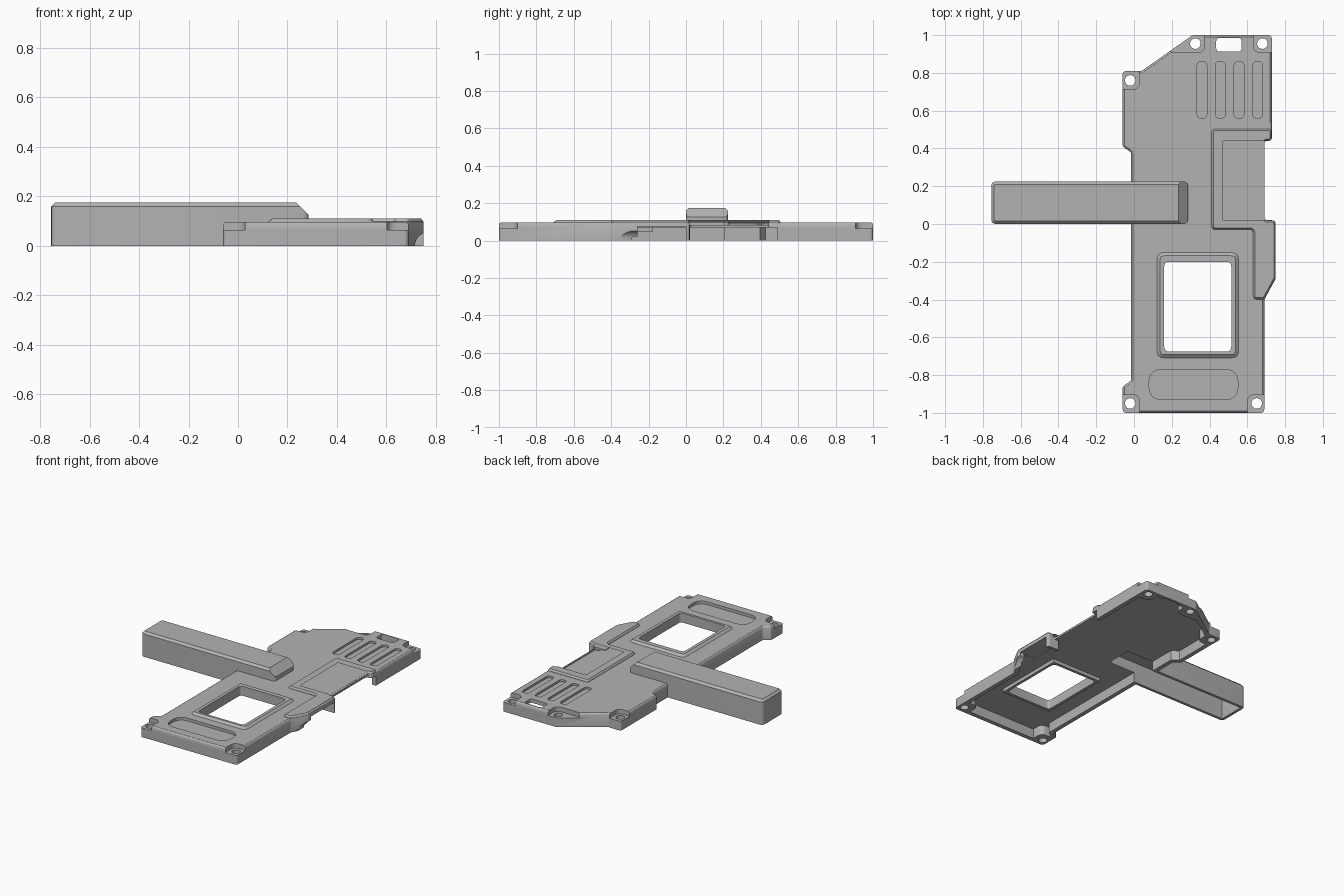
import bpy, bmesh, math
from mathutils import Vector

if "Cube" in bpy.data.objects:
    bpy.data.objects.remove(bpy.data.objects["Cube"])

grey = bpy.data.materials.new("plain_grey")
grey.use_nodes = True
grey.diffuse_color = (0.45, 0.45, 0.45, 1)
grey.node_tree.nodes["Principled BSDF"].inputs["Base Color"].default_value = (0.45, 0.45, 0.45, 1)


def rounded(points, radius, steps=4):
    """Fillet every corner of a closed 2D outline."""
    pts = [Vector(p) for p in points]
    out = []
    for i, p in enumerate(pts):
        a, b = pts[i - 1] - p, pts[(i + 1) % len(pts)] - p
        half = a.angle(b) / 2
        trim = min(radius / math.tan(half), 0.45 * a.length, 0.45 * b.length)
        s, e = p + a.normalized() * trim, p + b.normalized() * trim
        for k in range(steps + 1):
            t = k / steps
            out.append(s * (1 - t) ** 2 + p * 2 * t * (1 - t) + e * t * t)
    return out


def inset(pts, d):
    """Move a counter-clockwise outline inward by d."""
    out = []
    for i, p in enumerate(pts):
        a = (p - pts[i - 1]).normalized()
        b = (pts[(i + 1) % len(pts)] - p).normalized()
        na, nb = Vector((-a.y, a.x)), Vector((-b.y, b.x))
        out.append(p + (na + nb) * d / (1 + na.dot(nb)))
    return out


def loft(name, pts, layers):
    """Solid made of a counter-clockwise outline repeated at (inset, height) layers."""
    pts = [Vector(p) for p in pts]
    bm = bmesh.new()
    rings = [[bm.verts.new((p.x, p.y, z)) for p in inset(pts, d)] for d, z in layers]
    for low, high in zip(rings, rings[1:]):
        for i in range(len(pts)):
            bm.faces.new((low[i - 1], low[i], high[i], high[i - 1]))
    bm.faces.new(rings[0][::-1])
    bm.faces.new(rings[-1])
    mesh = bpy.data.meshes.new(name)
    bm.to_mesh(mesh)
    bm.free()
    mesh.materials.append(grey)
    obj = bpy.data.objects.new(name, mesh)
    bpy.context.scene.collection.objects.link(obj)
    return obj


def rect(x0, x1, y0, y1):
    return [(x0, y0), (x1, y0), (x1, y1), (x0, y1)]


def prism(name, pts, z0, z1):
    return loft(name, pts, [(0, z0), (0, z1)])


def circle(x, y, r, n=24):
    return [(x + r * math.cos(i * math.tau / n), y + r * math.sin(i * math.tau / n)) for i in range(n)]


def combine(target, tool, operation):
    """Apply a boolean, using the first solver that yields a solid."""
    mod = target.modifiers.new("combine", "BOOLEAN")
    mod.operation, mod.object = operation, tool
    for solver in ("EXACT", "MANIFOLD", "FLOAT"):
        mod.solver = solver
        evaluated = target.evaluated_get(bpy.context.evaluated_depsgraph_get())
        result = bpy.data.meshes.new_from_object(evaluated)
        if len(result.polygons):
            break
    else:
        raise RuntimeError("empty result after " + tool.name)
    target.modifiers.clear()
    target.data = result
    bpy.data.objects.remove(tool)


def cut(target, tool):
    combine(target, tool, "DIFFERENCE")


# Main plate with rounded top edge
outline = [(-.06, -1), (.69, -1), (.69, -.4), (.75, -.29), (.75, .02), (.69, .02), (.69, .44),
           (.73, .44), (.73, 1), (.31, 1), (.04, .81), (-.06, .81), (-.06, .41), (-.015, .38),
           (-.015, -.83), (-.06, -.86)]
cover = loft("cover_plate", rounded(outline, .02), [(0, 0), (0, .085), (.004, .093), (.01, .097)])

# Raised shoulder around the side pocket, and raised window rim
shoulder = [(.41, -.03), (.63, -.03), (.63, -.4), (.69, -.4), (.75, -.29), (.75, .02), (.69, .02),
            (.69, .44), (.73, .44), (.73, .505), (.41, .505)]
combine(cover, loft("shoulder", rounded(shoulder, .02), [(.001, .08), (.001, .099), (.01, .111)]), "UNION")
rim = rounded(rect(.12, .555, -.71, -.15), .04)
combine(cover, loft("window_rim", rim, [(0, .08), (0, .096), (.018, .111)]), "UNION")


def side_profile(name, pts, y, depth):
    """Prism drawn in x and z, running along y."""
    obj = prism(name, pts, -depth, depth)
    obj.rotation_euler.x = math.pi / 2
    obj.location.y = y
    return obj


# Long side bar with a sloped inner end
bar = loft("side_bar", rounded(rect(-.755, .285, 0, .225), .025), [(0, 0), (0, .16), (.015, .175)])
cut(bar, side_profile("bar_slope", [(.36, .05), (.36, .3), (.11, .3)], .11, .3))
combine(cover, bar, "UNION")

# Screw positions with the outward direction of each corner
screws = [(-.02, -.95, -1, -1), (.65, -.95, 1, -1), (-.02, .76, -1, 1), (.325, .955, -1, 1), (.68, .955, 1, 1)]


def corner_block(x, y, dx, dy, size, z0, z1):
    cx, cy = x + dx * .05, y + dy * .05
    return prism("corner_block", rounded(rect(cx - size, cx + size, cy - size, cy + size), .04), z0, z1)


# Hollow underside, keeping solid corners and a skirt round the window
cavity = prism("cavity", inset([Vector(p) for p in outline], .03), -.1, .07)
for s in screws:
    cut(cavity, corner_block(*s, .115, -.2, .2))
cut(cavity, prism("window_skirt", rect(.14, .535, -.695, -.18), .045, .2))
cut(cover, cavity)
cut(cover, prism("bar_cavity", rect(-.735, .225, .02, .205), -.1, .145))

# Corner recesses and screw holes
for s in screws:
    cut(cover, corner_block(*s, .098, .065, .3))
    cut(cover, prism("screw_hole", circle(s[0], s[1], .028), -.2, .3))

# Through openings
cut(cover, prism("window", rounded(rect(.16, .515, -.675, -.2), .025), -.2, .3))
cut(cover, prism("end_slot", rounded(rect(.435, .57, .912, .985), .02), -.2, .3))

# Grip grooves, oval recess and side pocket
for x in (.36, .457, .556, .655):
    cut(cover, prism("groove", rounded(rect(x - .026, x + .026, .56, .86), .026), .083, .3))
cut(cover, prism("oval_recess", rounded(rect(.08, .55, -.93, -.77), .08, 8), .077, .3))
cut(cover, prism("side_pocket", rect(.47, .9, .02, .44), .083, .3))

# Openings in the side wall and the cable notch
cut(cover, prism("port_opening", rect(.63, .9, -.26, .0), -.1, .075))
cut(cover, prism("pocket_opening", rect(.63, .9, .021, .49), -.1, .069))
cut(cover, side_profile("cable_notch", circle(.77, 0, .055), -.32, .1))

# Smooth the fillets, keep hard edges
bpy.ops.object.select_all(action="DESELECT")
cover.select_set(True)
bpy.context.view_layer.objects.active = cover
bpy.ops.object.shade_smooth_by_angle(angle=math.radians(30))
